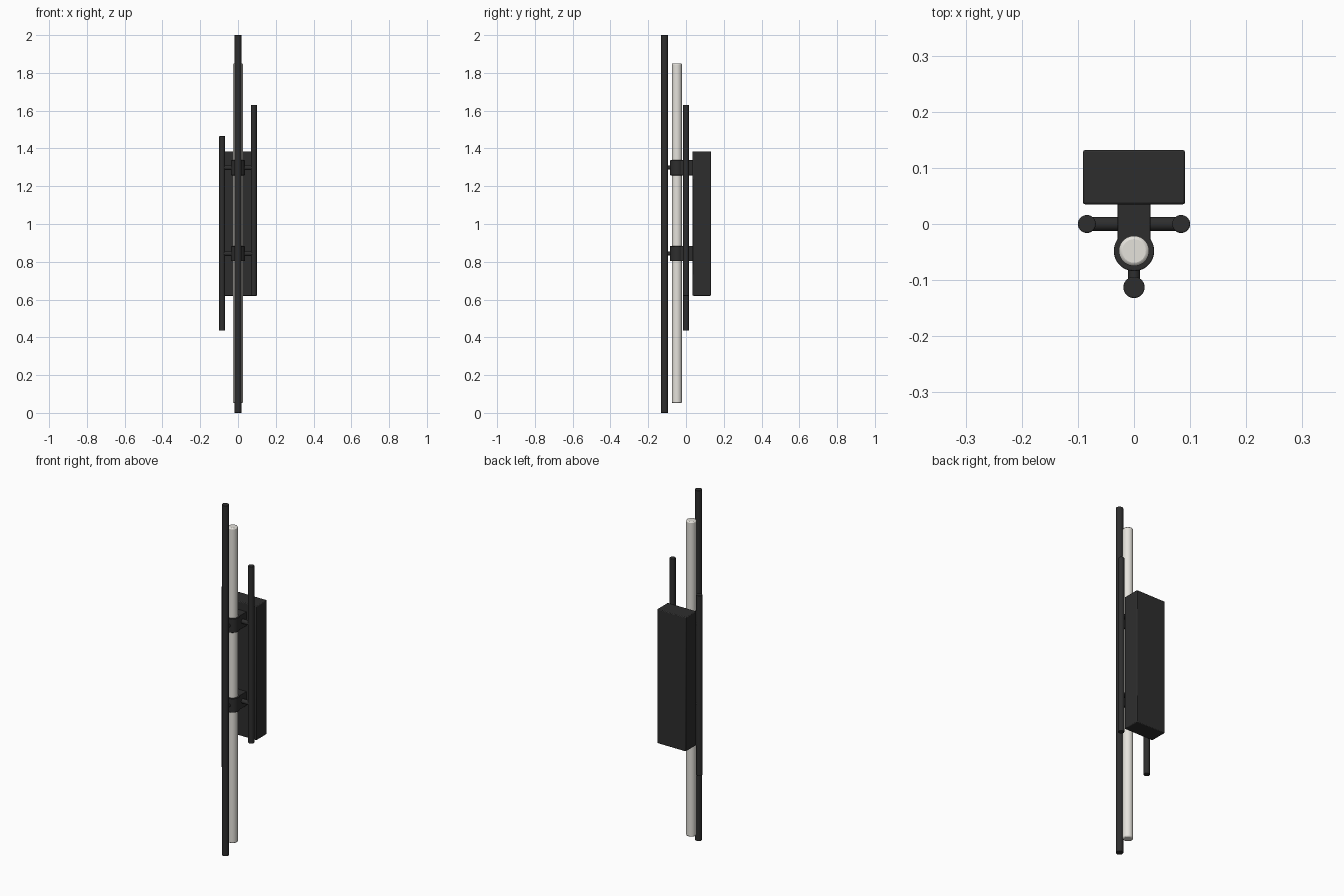
import bpy, math
from mathutils import Vector

if "Cube" in bpy.data.objects:
    bpy.data.objects.remove(bpy.data.objects["Cube"])


def material(name, rgb):
    m = bpy.data.materials.new(name)
    m.diffuse_color = (*rgb, 1)
    m.use_nodes = True
    m.node_tree.nodes["Principled BSDF"].inputs["Base Color"].default_value = m.diffuse_color
    return m


black = material("matte black", (0.027, 0.027, 0.027))
glow = material("warm white", (0.78, 0.76, 0.71))


def finish(ob, name, mat, bevel):
    ob.name = name
    ob.data.materials.append(mat)
    if bevel:
        b = ob.modifiers.new("bevel", 'BEVEL')
        b.width, b.segments = bevel, 2
        b.limit_method, b.angle_limit = 'ANGLE', math.radians(50)
    bpy.ops.object.shade_smooth_by_angle(angle=math.radians(35))
    return ob


def rod(name, a, b, r, mat=black, bevel=0.002):
    a, b = Vector(a), Vector(b)
    bpy.ops.mesh.primitive_cylinder_add(vertices=40, radius=r, depth=(b - a).length,
                                        location=(a + b) / 2)
    ob = bpy.context.object
    ob.rotation_euler = (b - a).to_track_quat('Z', 'Y').to_euler()
    return finish(ob, name, mat, bevel)


def box(name, lo, hi, bevel):
    lo, hi = Vector(lo), Vector(hi)
    bpy.ops.mesh.primitive_cube_add(size=1, location=(lo + hi) / 2)
    ob = bpy.context.object
    ob.scale = hi - lo
    bpy.ops.object.transform_apply(location=False, rotation=False, scale=True)
    return finish(ob, name, black, bevel)


TUBE_Y, ROD_Y = -0.048, -0.113

# Wall box, light tube and vertical rods
box("wall_box", (-0.091, 0.035, 0.62), (0.091, 0.132, 1.385), 0.004)
rod("light_tube", (0, TUBE_Y, 0.052), (0, TUBE_Y, 1.85), 0.027, glow, 0.006)
rod("front_rod", (0, ROD_Y, 0), (0, ROD_Y, 2), 0.019)
rod("left_rod", (-0.084, 0, 0.435), (-0.084, 0, 1.465), 0.016)
rod("right_rod", (0.084, 0, 0.62), (0.084, 0, 1.63), 0.016)

# Two brackets: collar, arm to the box, crossbar and front pin
for label, z in (("lower", 0.843), ("upper", 1.298)):
    h = 0.04
    rod(label + "_collar", (0, TUBE_Y, z - h), (0, TUBE_Y, z + h), 0.036)
    box(label + "_arm", (-0.029, TUBE_Y, z - h), (0.029, 0.04, z + h), 0.001)
    rod(label + "_crossbar", (-0.084, 0, z), (0.084, 0, z), 0.0125, bevel=0)
    rod(label + "_front_pin", (0, ROD_Y, z), (0, TUBE_Y, z), 0.0105, bevel=0)
